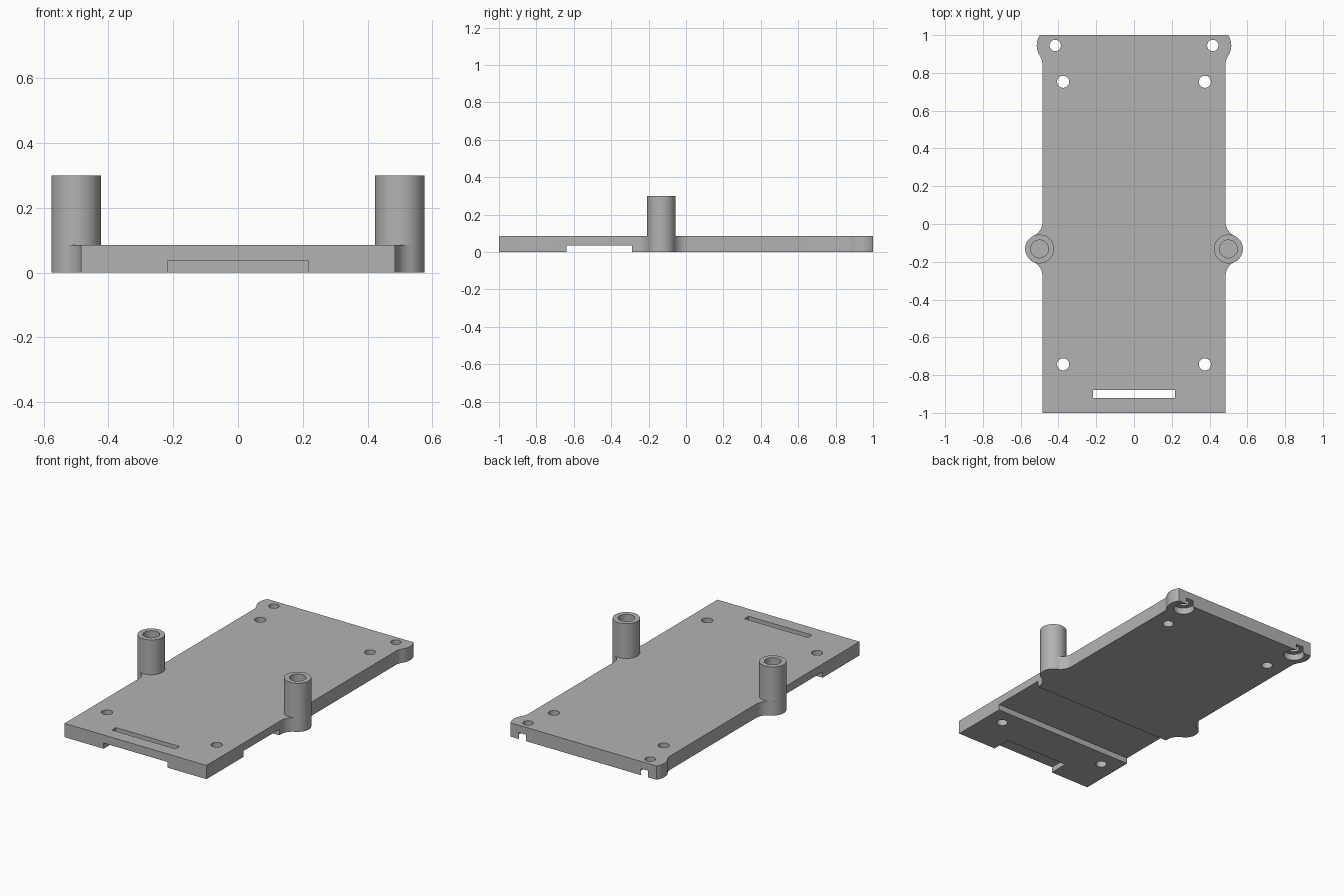
import bpy, bmesh
from math import sin, cos, pi, atan2, sqrt, radians

cube = bpy.data.objects.get("Cube")
if cube:
    bpy.data.objects.remove(cube)

HALF_W, THICK, TOP = 0.485, 0.085, 0.30
POST, POST_R, BORE_R = (0.5, -0.132), 0.0765, 0.047
EAR, EAR_R = (0.417, 0.945), 0.098
FILLET = 0.08

grey = bpy.data.materials.new("light grey plastic")
grey.use_nodes = True
grey.diffuse_color = (0.45, 0.45, 0.45, 1)
grey.node_tree.nodes["Principled BSDF"].inputs["Base Color"].default_value = (0.45, 0.45, 0.45, 1)


def make_object(name, bm):
    bmesh.ops.recalc_face_normals(bm, faces=bm.faces)
    mesh = bpy.data.meshes.new(name)
    bm.to_mesh(mesh)
    bm.free()
    mesh.materials.append(grey)
    obj = bpy.data.objects.new(name, mesh)
    bpy.context.collection.objects.link(obj)
    return obj


def arc(centre, r, a0, a1, n):
    return [(centre[0] + r * cos(a0 + (a1 - a0) * i / n),
             centre[1] + r * sin(a0 + (a1 - a0) * i / n)) for i in range(n + 1)]


def fillet(centre, r):
    """Height of the blend centre beside a boss, and angle from boss to it."""
    dx = HALF_W + FILLET - centre[0]
    dy = sqrt((r + FILLET) ** 2 - dx * dx)
    return dy, atan2(dy, dx)


def smooth(obj):
    bpy.ops.object.select_all(action='DESELECT')
    bpy.context.view_layer.objects.active = obj
    obj.select_set(True)
    bpy.ops.object.shade_smooth_by_angle(angle=radians(30))


# Right-hand outline from front to back: edge, post boss, edge, rear ear
bx = HALF_W + FILLET
dy, a = fillet(POST, POST_R)
side = [(HALF_W, -1)]
side += arc((bx, POST[1] - dy), FILLET, pi, pi - a, 10)
side += arc(POST, POST_R, -a, a, 24)[1:]
side += arc((bx, POST[1] + dy), FILLET, pi + a, pi, 10)[1:]
dy, a = fillet(EAR, EAR_R)
side += arc((bx, EAR[1] - dy), FILLET, pi, pi - a, 10)
end = atan2(1 - EAR[1], sqrt(EAR_R ** 2 - (1 - EAR[1]) ** 2))
side += arc(EAR, EAR_R, -a, end, 16)[1:]
outline = side + [(-x, y) for x, y in reversed(side)]

# Plate
bm = bmesh.new()
face = bm.faces.new([bm.verts.new((x, y, 0)) for x, y in outline])
ext = bmesh.ops.extrude_face_region(bm, geom=[face])
for v in ext["geom"]:
    if isinstance(v, bmesh.types.BMVert):
        v.co.z = THICK
plate = make_object("base_plate", bm)

cutters = []


def cut_box(name, x, y0, y1, z0, z1):
    bm = bmesh.new()
    bmesh.ops.create_cube(bm, size=1)
    for v in bm.verts:
        v.co = (2 * x * v.co.x, (y0 + y1) / 2 + (y1 - y0) * v.co.y,
                (z0 + z1) / 2 + (z1 - z0) * v.co.z)
    cutters.append(make_object(name, bm))


def cut_round(name, x, y, r0, r1, z0, z1):
    bm = bmesh.new()
    bmesh.ops.create_cone(bm, cap_ends=True, segments=32, radius1=r0, radius2=r1, depth=z1 - z0)
    bmesh.ops.translate(bm, verts=bm.verts, vec=(x, y, (z0 + z1) / 2))
    cutters.append(make_object(name, bm))


# Underside channel, front notch and strap slot
cut_box("channel_cutter", 1, -0.64, -0.29, -0.1, 0.036)
cut_box("notch_cutter", 0.217, -1.1, -0.88, -0.1, 0.035)
cut_box("slot_cutter", 0.217, -0.92, -0.88, -0.11, 0.2)

# Screw holes, with recesses under the rear ears
for s in (-1, 1):
    for y in (0.753, -0.743):
        cut_round("screw_hole_cutter", s * 0.375, y, 0.032, 0.032, -0.1, 0.2)
    cut_round("ear_hole_cutter", s * EAR[0], EAR[1], 0.03, 0.03, -0.1, 0.2)
    cut_round("ear_recess_cutter", s * EAR[0], EAR[1], 0.06, 0.06, -0.1, 0.04)

for c in cutters:
    mod = plate.modifiers.new(c.name, 'BOOLEAN')
    mod.operation, mod.solver, mod.object = 'DIFFERENCE', 'EXACT', c
bpy.context.view_layer.objects.active = plate
for name in [m.name for m in plate.modifiers]:
    bpy.ops.object.modifier_apply(modifier=name)
for c in cutters:
    bpy.data.objects.remove(c)
smooth(plate)

# Hollow posts: outer wall, rim and bore
for name, s in (("right_post", -1), ("left_post", 1)):
    bm = bmesh.new()
    profile = ((POST_R, THICK), (POST_R, TOP), (BORE_R, TOP), (BORE_R, THICK))
    rings = [[bm.verts.new((s * POST[0] + x, POST[1] + y, z))
              for x, y in arc((0, 0), r, 0, 2 * pi, 48)[:-1]] for r, z in profile]
    for lo, hi in zip(rings, rings[1:] + rings[:1]):
        for i in range(48):
            j = (i + 1) % 48
            bm.faces.new((lo[i], lo[j], hi[j], hi[i]))
    smooth(make_object(name, bm))
